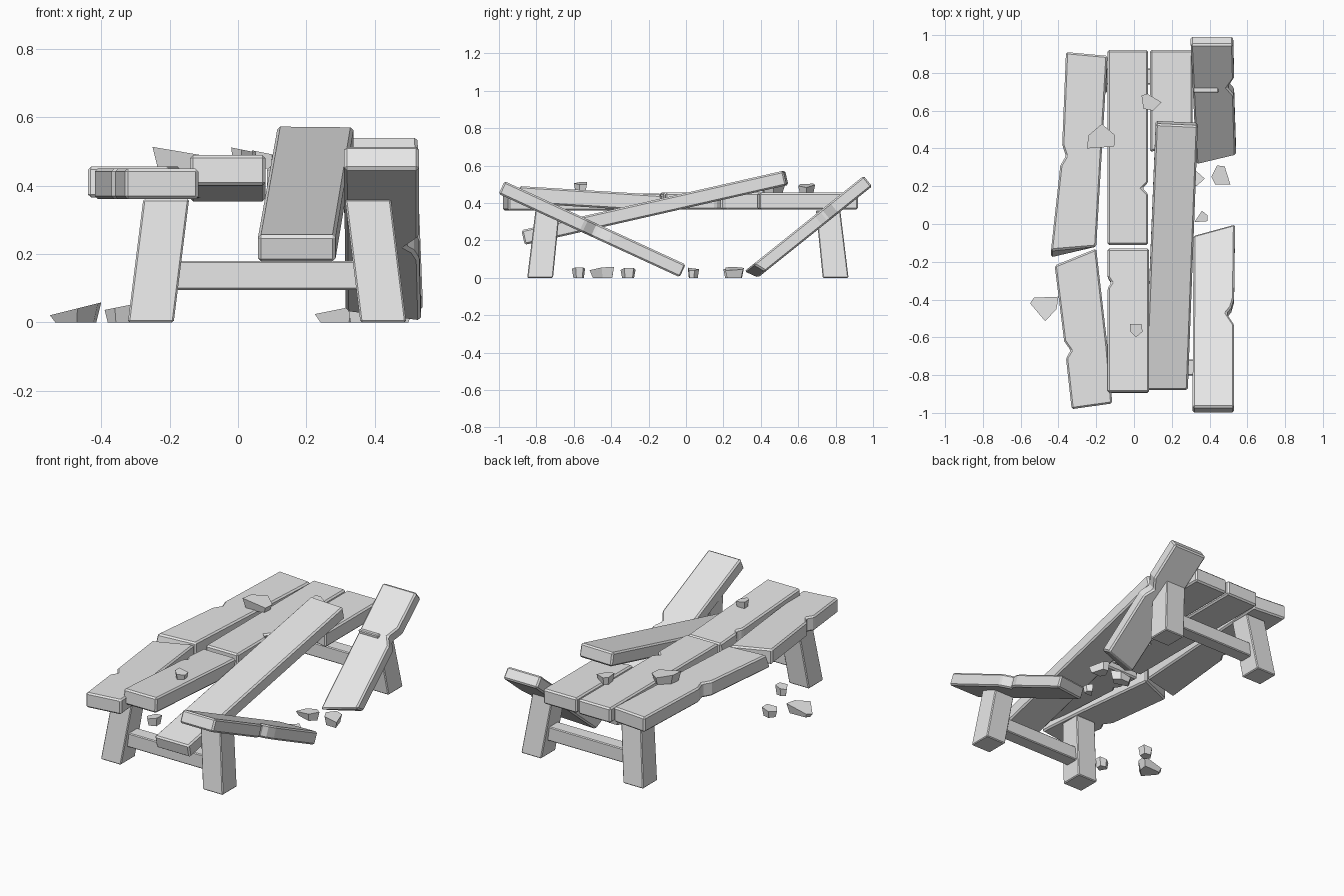
import bpy
import bmesh
from mathutils import Vector

if "Cube" in bpy.data.objects:
    bpy.data.objects.remove(bpy.data.objects["Cube"])

wood = bpy.data.materials.new("grey_wood")
wood.use_nodes = True
GREY = (0.8, 0.8, 0.8, 1)
wood.diffuse_color = GREY
wood.node_tree.nodes["Principled BSDF"].inputs["Base Color"].default_value = GREY

CENTRE_X, CENTRE_Y = 0.085, 0.01


def solid(name, top, bottom, bevel=0.0):
    """Join two matching outlines into a closed flat-shaded block."""
    bm = bmesh.new()
    upper = [bm.verts.new(p) for p in top]
    lower = [bm.verts.new(p) for p in bottom]
    bm.faces.new(upper)
    bm.faces.new(lower[::-1])
    count = len(upper)
    for i in range(count):
        j = (i + 1) % count
        bm.faces.new((upper[i], lower[i], lower[j], upper[j]))
    bmesh.ops.recalc_face_normals(bm, faces=bm.faces)
    mesh = bpy.data.meshes.new(name)
    bm.to_mesh(mesh)
    bm.free()
    mesh.materials.append(wood)
    obj = bpy.data.objects.new(name, mesh)
    bpy.context.collection.objects.link(obj)
    if bevel:
        mod = obj.modifiers.new("worn_edges", "BEVEL")
        mod.width = bevel
        mod.segments = 1
        mod.limit_method = "ANGLE"
    return obj


def plank(name, outline, z0, slope=0.0, thick=0.09):
    """Plank on a plane pitched along y; a third value slides the underside of a break."""
    normal = Vector((0, -slope, 1)).normalized()
    top, bottom = [], []
    for x, y, *shift in outline:
        p = Vector((x, y, z0 + slope * y))
        q = p - normal * thick
        if shift:
            q += Vector((0, 1, slope)) * shift[0]
        if q.z < 0:
            q += Vector((0, 1, slope)) * (-q.z / slope)
        top.append(p)
        bottom.append(q)
    solid(name, top, bottom, 0.009)


def rect(cx, cy, hx, hy, z):
    return [(cx + a * hx, cy + b * hy, z) for a, b in ((-1, -1), (1, -1), (1, 1), (-1, 1))]


def chunk(name, outline, base, height, tilt=0.0):
    """Splinter with a tilted top and a narrower underside."""
    n = len(outline)
    cx = sum(p[0] for p in outline) / n
    cy = sum(p[1] for p in outline) / n
    top = [(x, y, base + height + tilt * (x - cx)) for x, y in outline]
    bottom = [(cx + (x - cx) * 0.8, cy + (y - cy) * 0.8, base) for x, y in outline]
    solid(name, top, bottom)


# Splayed legs and low stretchers
for sy, end in ((-1, "front"), (1, "back")):
    for sx, side in ((-1, "right"), (1, "left")):
        solid(f"{end}_{side}_leg",
              rect(CENTRE_X + sx * 0.295, CENTRE_Y + sy * 0.75, 0.067, 0.065, 0.36),
              rect(CENTRE_X + sx * 0.34, CENTRE_Y + sy * 0.79, 0.067, 0.069, 0), 0.005)
    y = CENTRE_Y + sy * 0.77
    solid(f"{end}_stretcher", rect(CENTRE_X, y, 0.32, 0.042, 0.18),
          rect(CENTRE_X, y, 0.32, 0.042, 0.095), 0.005)

# Planks still resting on the legs
plank("right_back_plank", [(-0.36, 0.91), (-0.14, 0.89), (-0.2, -0.12), (-0.44, -0.14, -0.04),
                           (-0.39, 0.31), (-0.36, 0.36), (-0.38, 0.42)], 0.455)
plank("right_front_plank", [(-0.42, -0.22), (-0.2, -0.13), (-0.14, -0.65), (-0.115, -0.95),
                            (-0.33, -0.98), (-0.36, -0.71), (-0.335, -0.67), (-0.37, -0.62)], 0.45)
plank("middle_back_plank", [(-0.14, 0.92), (0.075, 0.92), (0.075, 0.22), (0.045, 0.19),
                            (0.075, 0.16), (0.075, -0.11), (-0.14, -0.11)], 0.455)
plank("middle_front_plank", [(-0.14, -0.13), (0.08, -0.13), (0.08, -0.89), (-0.14, -0.89),
                             (-0.14, -0.34), (-0.12, -0.31), (-0.14, -0.28)], 0.435, -0.062)
plank("inner_back_plank", [(0.085, 0.92), (0.31, 0.92), (0.31, 0.39), (0.2, 0.42),
                           (0.085, 0.38)], 0.455)

# Loose and fallen planks
plank("loose_long_plank", [(0.115, 0.53), (0.338, 0.52), (0.285, -0.88), (0.058, -0.88)],
      0.454, 0.227, 0.08)
plank("fallen_back_plank", [(0.3, 0.95), (0.525, 0.95), (0.53, 0.77), (0.495, 0.72),
                            (0.53, 0.68), (0.54, 0.36, 0.02), (0.33, 0.31)], -0.215, 0.8, 0.072)
plank("fallen_front_plank", [(0.31, -0.97), (0.53, -0.97), (0.53, -0.53), (0.49, -0.47),
                             (0.515, -0.44), (0.53, -0.39), (0.535, 0), (0.315, -0.06)],
      0.07, -0.46, 0.075)

# Splinters lying on the planks
chunk("large_top_splinter", [(-0.25, 0.4), (-0.105, 0.41), (-0.1, 0.47), (-0.17, 0.53),
                             (-0.24, 0.47)], 0.45, 0.05, -0.17)
chunk("back_top_splinter", [(0.04, 0.68), (0.07, 0.69), (0.145, 0.645), (0.1, 0.6),
                            (0.05, 0.61)], 0.45, 0.045, -0.2)
chunk("front_top_splinter", [(-0.02, -0.53), (0.04, -0.53), (0.045, -0.57), (0.01, -0.6),
                             (-0.02, -0.57)], 0.465, 0.04, -0.2)

# Splinters on the ground
chunk("large_ground_splinter", [(-0.55, -0.42), (-0.53, -0.39), (-0.4, -0.385), (-0.41, -0.45),
                                (-0.47, -0.515)], 0, 0.04, 0.25)
chunk("left_ground_splinter", [(0.41, 0.25), (0.44, 0.31), (0.48, 0.305), (0.51, 0.21),
                               (0.43, 0.21)], 0, 0.05, -0.2)
chunk("inner_ground_splinter", [(0.225, 0.23), (0.26, 0.28), (0.33, 0.28), (0.375, 0.24),
                                (0.33, 0.2)], 0, 0.04, 0.2)
chunk("middle_ground_splinter", [(0.32, 0.01), (0.36, 0.07), (0.39, 0.045), (0.39, 0.015)],
      0, 0.045, -0.2)
chunk("right_ground_splinter", [(-0.39, -0.31), (-0.36, -0.27), (-0.31, -0.28), (-0.31, -0.33),
                                (-0.36, -0.35)], 0, 0.045, 0.2)
chunk("front_ground_splinter", [(-0.28, -0.56), (-0.25, -0.54), (-0.21, -0.55), (-0.21, -0.59),
                                (-0.25, -0.61)], 0, 0.05, 0.2)
